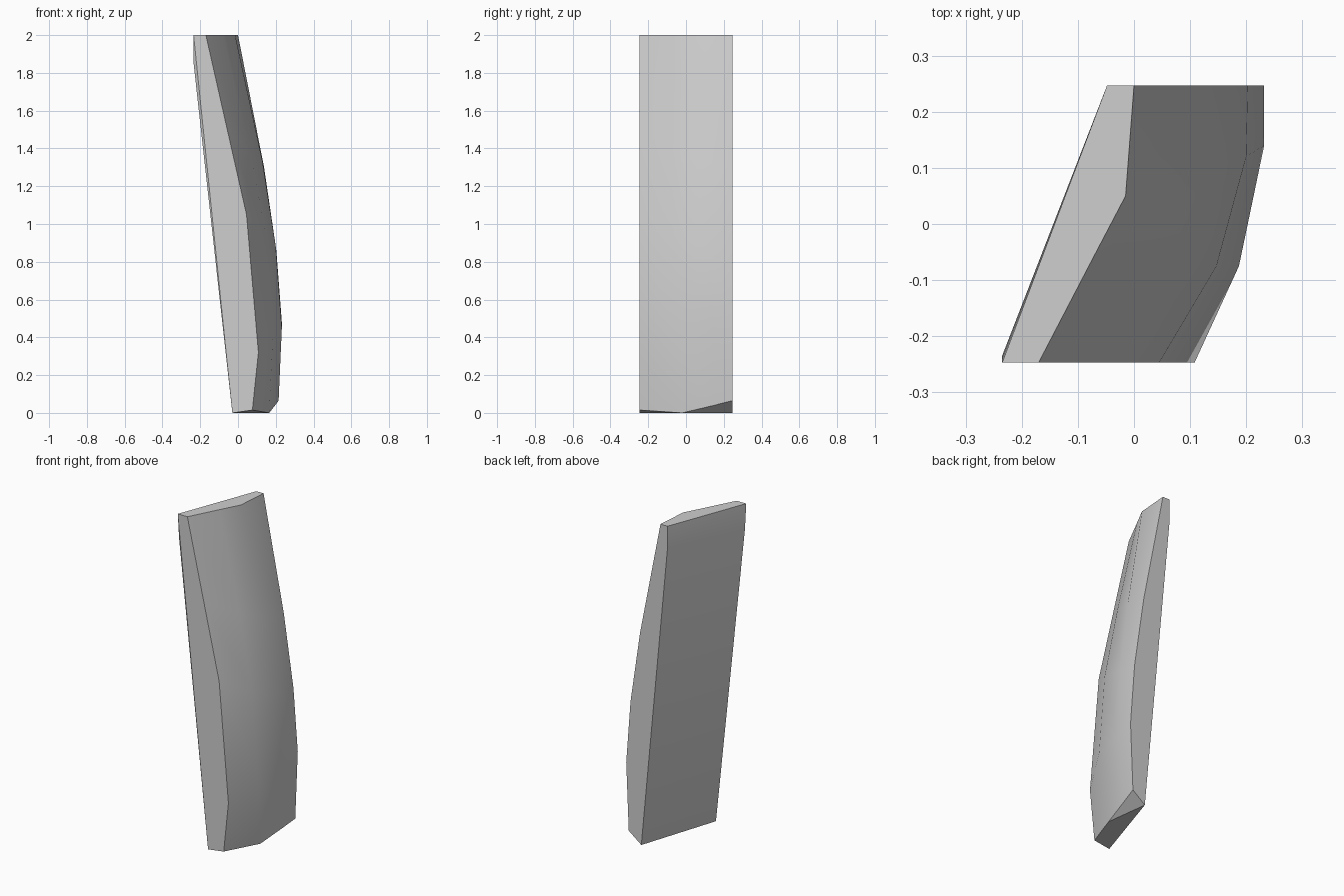
import bpy, bmesh, math

cube = bpy.data.objects.get("Cube")
if cube:
    bpy.data.objects.remove(cube)

W = 0.247  # half width

# plain grey material
mat = bpy.data.materials.new("light_grey")
mat.use_nodes = True
grey = (0.62, 0.62, 0.62, 1)
mat.diffuse_color = grey
mat.node_tree.nodes["Principled BSDF"].inputs["Base Color"].default_value = grey

bm = bmesh.new()


def rail(points):
    return [bm.verts.new(p) for p in points]


# four rails running top to bottom over the curved side
front = rail((x, -W, z) for x, z in
             [(-.17, 2), (-.057, 1.5), (.045, 1.05), (.108, .32), (.076, .015)])
inner_front = rail([(-.078, -.07, 2), (.06, -.07, 1.4), (.147, -.075, .95),
                    (.187, -.075, .45), (.165, -.02, 0)])
inner_back = rail([(-.015, .05, 2), (.13, .1, 1.33), (.2, .12, .88),
                   (.232, .14, .45), (.195, .14, .038)])
back = rail((x, W, z) for x, z in
            [(0, 2), (.138, 1.3), (.203, .86), (.232, .48), (.215, .065)])
rails = [front, inner_front, inner_back, back]

# corners of the flat side, with a slight bend near the top
top_f, bend_f, low_f = rail([(-.235, -W, 2), (-.235, -.235, 1.85), (-.03, -W, 0)])
top_b, bend_b, low_b = rail([(-.048, W, 2), (-.048, W, 1.87), (.13, W, 0)])

# curved side
for a, b in zip(rails, rails[1:]):
    for i in range(len(a) - 1):
        bm.faces.new((a[i], a[i + 1], b[i + 1], b[i]))

# flat side
bm.faces.new((top_f, top_b, bend_b, bend_f))
bm.faces.new((bend_f, bend_b, low_b, low_f))
bm.faces.new((top_f, bend_f, low_f))

# narrow ends, top and two-facet bottom
bm.faces.new([top_f, low_f] + front[::-1])
bm.faces.new([top_b] + back + [low_b, bend_b])
bm.faces.new([top_f] + [r[0] for r in rails] + [top_b])
bm.faces.new((low_f, low_b, inner_front[-1], front[-1]))
bm.faces.new((low_b, back[-1], inner_back[-1], inner_front[-1]))
bmesh.ops.recalc_face_normals(bm, faces=bm.faces)

mesh = bpy.data.meshes.new("curved_slab")
bm.to_mesh(mesh)
bm.free()
mesh.materials.append(mat)
slab = bpy.data.objects.new("curved_slab", mesh)
bpy.context.collection.objects.link(slab)

# smooth bulge, crisp borders
bpy.ops.object.select_all(action='DESELECT')
slab.select_set(True)
bpy.context.view_layer.objects.active = slab
bpy.ops.object.shade_smooth_by_angle(angle=math.radians(30))
